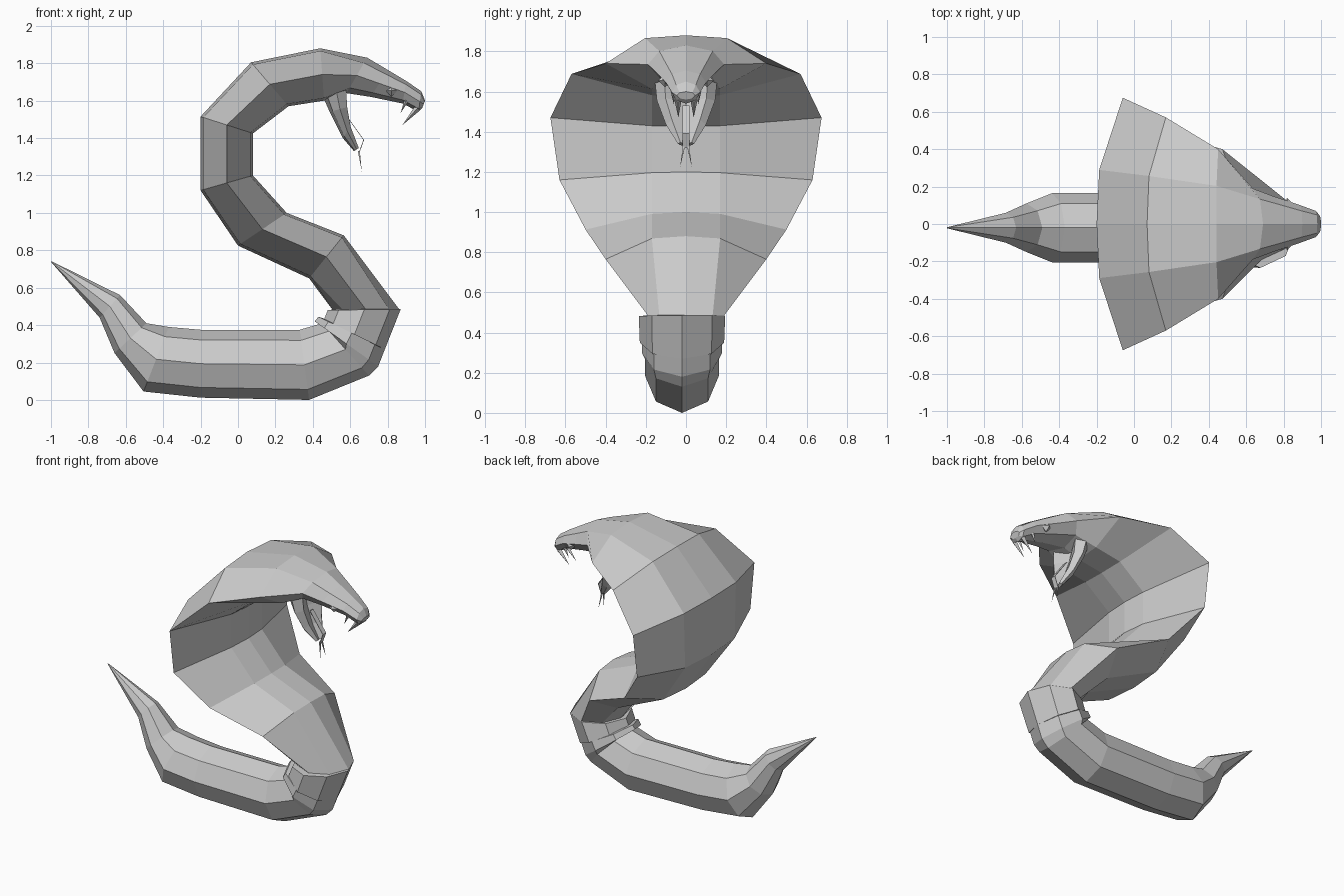
import bpy, bmesh
from mathutils import Vector, Matrix


def finish(name, bm):
    bmesh.ops.recalc_face_normals(bm, faces=bm.faces)
    me = bpy.data.meshes.new(name)
    bm.to_mesh(me)
    bm.free()
    ob = bpy.data.objects.new(name, me)
    bpy.context.collection.objects.link(ob)
    return ob


def ring(ax, az, bx, bz, w, yc=0.0, dip=0.0):
    """Eight points between belly point a and back point b, half-width w."""
    a, b = Vector((ax, yc, az)), Vector((bx, yc, bz))
    f = 0.15 if w < 0.25 else 0.05
    belly_y, back_y = min(0.7 * w, 0.17), min(0.7 * w, 0.08 + 0.31 * w)
    half = [(f, belly_y), (0.5, w), (1 - f, back_y)]
    pts = [a] + [a.lerp(b, t) + Vector((0, y, 0)) for t, y in half]
    pts.append(b.lerp(a, dip))
    return pts + [a.lerp(b, t) - Vector((0, y, 0)) for t, y in reversed(half)]


def loft(name, rings):
    bm = bmesh.new()
    loops = [[bm.verts.new(p) for p in r] for r in rings]
    n = len(loops[0])
    for r, s in zip(loops, loops[1:]):
        for i in range(n):
            j = (i + 1) % n
            bm.faces.new((r[i], r[j], s[j], s[i]))
    bm.faces.new(loops[0])
    bm.faces.new(loops[-1])
    return finish(name, bm)


def spike(name, base, tip, r, sides=4):
    base, tip = Vector(base), Vector(tip)
    d = tip - base
    m = Matrix.Translation((base + tip) / 2) @ d.to_track_quat('Z', 'Y').to_matrix().to_4x4()
    bm = bmesh.new()
    bmesh.ops.create_cone(bm, cap_ends=True, segments=sides, radius1=r,
                          radius2=0, depth=d.length, matrix=m)
    return finish(name, bm)


# tail, resting body and the stepped collar bands: belly x z, back x z, half-width
lower = [
    (-1.0, 0.738, -0.998, 0.742, 0.003),
    (-0.74, 0.44, -0.63, 0.56, 0.08),
    (-0.66, 0.25, -0.49, 0.41, 0.13),
    (-0.505, 0.045, -0.37, 0.39, 0.185),
    (-0.2, 0.012, -0.2, 0.375, 0.185),
    (0.38, 0.0, 0.33, 0.375, 0.185),
    (0.70, 0.13, 0.45, 0.41, 0.185),
    (0.75, 0.18, 0.41, 0.42, 0.20),
    (0.785, 0.27, 0.43, 0.445, 0.20),
    (0.765, 0.275, 0.50, 0.42, 0.185),
    (0.785, 0.27, 0.46, 0.43, 0.21),
    (0.87, 0.485, 0.48, 0.48, 0.215),
]
# raised neck with the spread hood
hood = [
    (0.86, 0.487, 0.505, 0.483, 0.19),
    (0.565, 0.88, 0.38, 0.65, 0.40),
    (0.26, 1.0, 0.0, 0.825, 0.50),
    (0.08, 1.2, -0.2, 1.12, 0.63),
    (0.08, 1.425, -0.2, 1.515, 0.675),
    (0.27, 1.57, 0.07, 1.805, 0.57),
    (0.46, 1.6, 0.44, 1.88, 0.40),
]
# head and upper jaw
head = [
    (0.58, 1.64, 0.69, 1.83, 0.19),
    (0.71, 1.62, 0.80, 1.765, 0.145),
    (0.88, 1.585, 0.90, 1.705, 0.10),
    (0.965, 1.54, 0.98, 1.65, 0.07),
    (0.985, 1.56, 1.0, 1.60, 0.045),
]
loft("snake_body", [ring(*r, yc=-0.02) for r in lower] + [ring(*r) for r in hood + head])

# lower jaw, hollowed along its inside
jaw = [(0.45, 1.63, 0.60, 1.68, 0.155), (0.49, 1.54, 0.60, 1.57, 0.145),
       (0.56, 1.40, 0.61, 1.47, 0.10), (0.62, 1.33, 0.65, 1.35, 0.04)]
loft("lower_jaw", [ring(*r, dip=0.55) for r in jaw])

# tongue ribbon and its fork
path = [(0.57, 1.53), (0.62, 1.46), (0.67, 1.39), (0.645, 1.32)]
loft("tongue", [[Vector((x + dx, y, z)) for dx, y in
                 ((0, -0.018), (0, 0.018), (0.004, 0.018), (0.004, -0.018))] for x, z in path])

# paired parts on both sides of the head
for s, side in ((-1, "front"), (1, "back")):
    spike("tongue_fork_" + side, (0.646, s * 0.01, 1.33), (0.662, s * 0.03, 1.22), 0.007)
    spike("long_fang_" + side, (0.96, s * 0.04, 1.56), (0.88, s * 0.038, 1.47), 0.018)
    spike("short_fang_" + side, (0.90, s * 0.065, 1.60), (0.87, s * 0.06, 1.535), 0.012)
    bm = bmesh.new()
    bmesh.ops.create_uvsphere(bm, u_segments=4, v_segments=2, radius=0.034,
                              matrix=Matrix.Translation((0.82, s * 0.105, 1.655)))
    finish("eye_" + side, bm)
